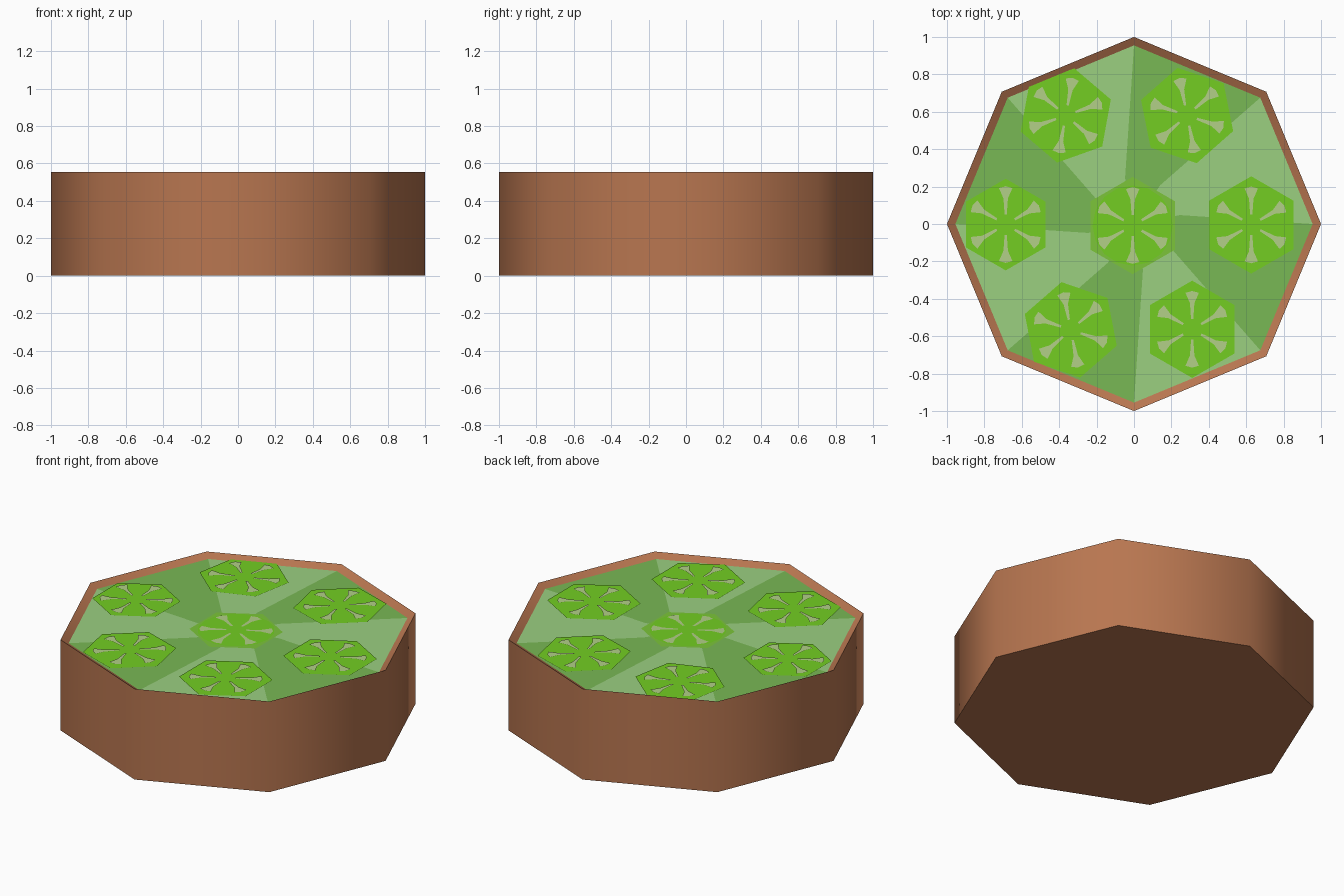
import bpy, bmesh, math

if "Cube" in bpy.data.objects:
    bpy.data.objects.remove(bpy.data.objects["Cube"])

def mat(name, rgb):
    lin = [(c / 255 / 12.92) if c / 255 < 0.04045 else ((c / 255 + 0.055) / 1.055) ** 2.4 for c in rgb]
    m = bpy.data.materials.new(name)
    m.diffuse_color = (*lin, 1)
    m.use_nodes = True
    m.node_tree.nodes["Principled BSDF"].inputs["Base Color"].default_value = m.diffuse_color
    return m

CLAY = mat("clay brown", (184, 118, 80))
LIGHT = mat("light green", (155, 208, 128))
DARK = mat("mid green", (121, 184, 85))
LIME = mat("lime green", (115, 206, 34))
EDGE = mat("lime edge", (124, 197, 58))
PALE = mat("pale sage", (178, 208, 135))

def finish(name, bm, mats):
    me = bpy.data.meshes.new(name)
    bm.to_mesh(me)
    bm.free()
    for m in mats:
        me.materials.append(m)
    ob = bpy.data.objects.new(name, me)
    bpy.context.collection.objects.link(ob)
    return ob

def ring(bm, n, r, z, turn=0.0, cx=0.0, cy=0.0):
    return [bm.verts.new((cx + r * math.cos(math.radians(turn) + i * math.tau / n),
                          cy + r * math.sin(math.radians(turn) + i * math.tau / n), z))
            for i in range(n)]

RIM, BED = 0.555, 0.53

# tub: smooth octagonal wall, sloping inner lip, flat base
bm = bmesh.new()
rings = [ring(bm, 8, 1.0, 0), ring(bm, 8, 1.0, RIM), ring(bm, 8, 0.955, BED)]
bm.faces.new(rings[0][::-1])
for a, b in zip(rings, rings[1:]):
    for i in range(8):
        j = (i + 1) % 8
        bm.faces.new((a[i], a[j], b[j], b[i])).smooth = True
for loop in rings[:2]:
    for i in range(8):
        bm.edges.get((loop[i], loop[(i + 1) % 8])).smooth = False
finish("tub", bm, [CLAY])

# bed: alternating pinwheel sectors
bm = bmesh.new()
outer = ring(bm, 8, 0.955, BED)
inner = ring(bm, 8, 0.25, BED, 11)
mid = bm.verts.new((0, 0, BED))
for i in range(8):
    j = (i + 1) % 8
    for f in ((outer[i], outer[j], inner[j], inner[i]), (inner[i], inner[j], mid)):
        bm.faces.new(f).material_index = i % 2
finish("bed", bm, [LIGHT, DARK])

# hexagonal pads with six pale wedges: x, y, radius, turn, height
PADS = [(-0.007, -0.008, 0.26, 30, 0.532), (-0.365, 0.58, 0.256, 19.6, 0.536),
        (0.284, 0.58, 0.26, -18.6, 0.536), (0.627, -0.005, 0.26, 30, 0.536),
        (0.311, -0.563, 0.26, 30, 0.536), (-0.338, -0.566, 0.26, -19, 0.536),
        (-0.686, -0.003, 0.245, 30, 0.536)]
for k, (x, y, r, turn, z) in enumerate(PADS):
    bm = bmesh.new()
    bm.faces.new(ring(bm, 6, r, z, turn, x, y)).material_index = 2 if k == 0 else 0
    if k == 0:  # brighter round middle on the centre pad
        bm.faces.new(ring(bm, 16, 0.215, z + 0.002, 0, x, y))
    for i in range(6):
        t = math.radians(turn + 60 * i)
        c, s = math.cos(t), math.sin(t)
        pts = [(0.055, -0.006), (0.14, -0.012), (0.195, -0.036),
               (0.205, 0.0), (0.195, 0.036), (0.14, 0.012), (0.055, 0.006)]
        vs = [bm.verts.new((x + u * c - v * s, y + u * s + v * c, z + 0.004)) for u, v in pts]
        bm.faces.new(vs).material_index = 1
    finish(f"pad_{k}", bm, [LIME, PALE, EDGE])
